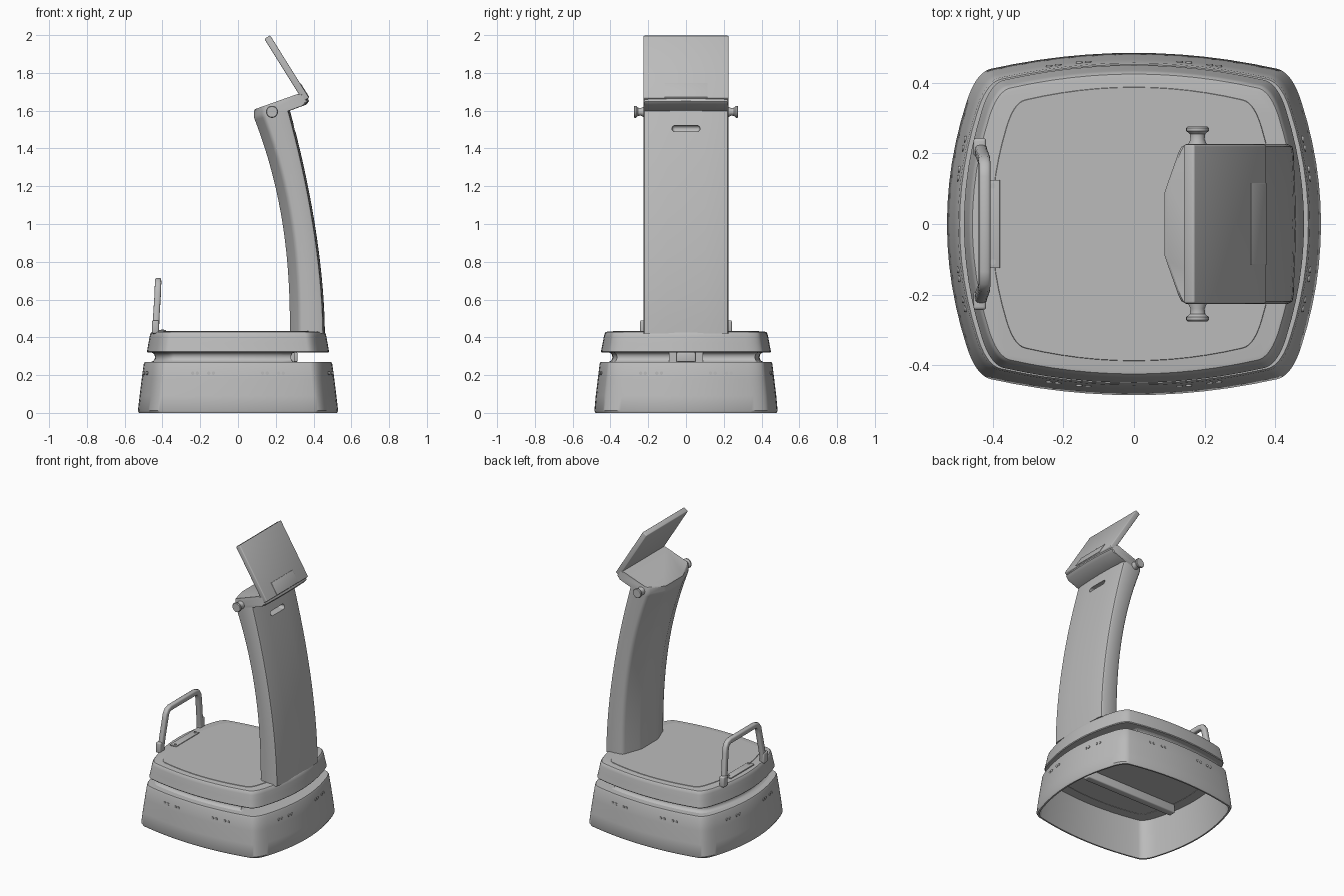
import bpy, bmesh, math
from mathutils import Vector

cube = bpy.data.objects.get("Cube")
if cube:
    bpy.data.objects.remove(cube, do_unlink=True)

grey = bpy.data.materials.new("plain grey")
grey.use_nodes = True
grey.diffuse_color = (0.5, 0.5, 0.5, 1)
grey.node_tree.nodes["Principled BSDF"].inputs["Base Color"].default_value = grey.diffuse_color


def finish(ob, name, angle=35):
    ob.name = name
    ob.data.materials.clear()
    ob.data.materials.append(grey)
    bpy.ops.object.select_all(action='DESELECT')
    ob.select_set(True)
    bpy.context.view_layer.objects.active = ob
    bpy.ops.object.shade_smooth_by_angle(angle=math.radians(angle))
    return ob


def loft(name, rings, angle=35, closed=False):
    """Skin equal-length rings; cap the ends, or join last to first."""
    bm = bmesh.new()
    rows = [[bm.verts.new(p) for p in ring] for ring in rings]
    n = len(rows[0])
    pairs = list(zip(rows, rows[1:])) + ([(rows[-1], rows[0])] if closed else [])
    for a, b in pairs:
        for i in range(n):
            j = (i + 1) % n
            bm.faces.new((a[i], a[j], b[j], b[i]))
    if not closed:
        bm.faces.new(rows[0])
        bm.faces.new(rows[-1])
    bmesh.ops.recalc_face_normals(bm, faces=bm.faces)
    me = bpy.data.meshes.new(name)
    bm.to_mesh(me)
    bm.free()
    ob = bpy.data.objects.new(name, me)
    bpy.context.collection.objects.link(ob)
    return finish(ob, name, angle)


def box(name, loc, size, bevel=0.0, tilt=0.0):
    bpy.ops.mesh.primitive_cube_add(size=1, location=loc, rotation=(0, tilt, 0))
    ob = bpy.context.object
    ob.scale = size
    bpy.ops.object.transform_apply(location=False, rotation=False, scale=True)
    if bevel:
        mod = ob.modifiers.new("bevel", 'BEVEL')
        mod.width, mod.segments = bevel, 3
        bpy.ops.object.modifier_apply(modifier="bevel")
    return finish(ob, name)


def outline(hx, hy, z, max_x=9):
    """Bowed rectangle with rounded corners, counter-clockwise."""
    quarter = []
    for i in range(7):
        t = i / 6
        quarter.append((1 - 0.104 * t * t, 0.711 * t))
    a, c, b = Vector((0.896, 0.711)), Vector((0.845, 0.888)), Vector((0.764, 0.907))
    for i in range(1, 10):
        t = i / 9
        quarter.append(tuple(a * (1 - t) ** 2 + c * 2 * t * (1 - t) + b * t * t))
    for i in range(1, 7):
        t = 1 - i / 6
        quarter.append((0.764 * t, 1 - 0.093 * t * t))
    half = quarter + [(-x, y) for x, y in quarter[-2::-1]]
    full = half + [(x, -y) for x, y in half[-2:0:-1]]
    return [(min(x * hx, max_x), y * hy, z) for x, y in full]


# Hollow lower skirt: outer wall up, top, then inner wall down
skirt = [(0.524, 0.479, 0), (0.53, 0.485, 0.012), (0.521, 0.478, 0.09), (0.51, 0.467, 0.18),
         (0.499, 0.457, 0.26), (0.494, 0.452, 0.27)]
inner = [(0.486, 0.444, 0.255), (0.514, 0.469, 0)]
shell = [outline(*r) for r in skirt]
loft("lower_skirt", shell + [outline(0.42, 0.38, 0.27), outline(0.42, 0.38, 0.255)]
     + [outline(*r) for r in inner], closed=True)
loft("chassis_floor", [outline(0.43, 0.39, 0.257), outline(0.43, 0.39, 0.268)])
box("chassis_rail", (-0.08, -0.14, 0.23), (0.7, 0.05, 0.06), 0.008)

# Recessed core in the gap, flared towards both lips, cut back at the sensor side
core = []
for i in range(9):
    s = i / 8 * 2 - 1
    d = 0.025 * (1 - math.sqrt(1 - s * s))
    core.append(outline(0.44 + d, 0.39 + d, 0.295 + 0.027 * s, 0.28 + d))
loft("gap_core", core)
box("scanner_window", (0.29, 0, 0.295), (0.05, 0.1, 0.05), 0.006)
for side in (-1, 1):
    box("scanner_cheek", (0.285, side * 0.07, 0.295), (0.03, 0.04, 0.05))

# Upper body with a rounded top edge
body = [(0.478, 0.446, 0.32), (0.482, 0.45, 0.325), (0.474, 0.441, 0.37), (0.468, 0.435, 0.405),
        (0.464, 0.431, 0.42), (0.458, 0.425, 0.428), (0.448, 0.416, 0.43)]
loft("upper_body", [outline(*r) for r in body])
loft("deck_panel", [outline(0.405, 0.39, 0.425), outline(0.402, 0.387, 0.433)])

# Paired fixings around the skirt
for a in (0.13, 0.155, 0.215, 0.24):
    for side in (-1, 1):
        for end in (-1, 1):
            for axis in (0, 1):
                if axis:
                    loc = (end * a, side * (0.463 - 0.043 * (a / 0.386) ** 2), 0.21)
                    rot = (math.pi / 2, 0, 0)
                else:
                    loc = (side * (0.506 - 0.053 * (a / 0.329) ** 2), end * a, 0.21)
                    rot = (0, math.pi / 2, 0)
                bpy.ops.mesh.primitive_cylinder_add(vertices=12, radius=0.009, depth=0.008,
                                                    location=loc, rotation=rot)
                finish(bpy.context.object, "skirt_fixing")


def section(left, right):
    """Column cross-section: tapered towards -x, gently bowed at +x."""
    l, r = Vector((left[0], 0, left[1])), Vector((right[0], 0, right[1]))
    w = (r - l).length
    pts = [(0, 0.088), (0.006, 0.105), (0.043, 0.205), (0.051, 0.219), (0.065, 0.226),
           (w - 0.022, 0.226), (w - 0.011, 0.22), (w - 0.007, 0.2), (w - 0.002, 0.1)]
    ring = [(d, -y) for d, y in pts] + [(w, 0)] + pts[::-1]
    return [l + (r - l) * (d / w) + Vector((0, y, 0)) for d, y in ring]


# Curved column
rings = []
for i in range(17):
    t = i / 16
    rings.append(section((0.275 - 0.185 * t ** 2.35, 0.42 + 1.13 * t),
                         (0.46 - 0.185 * t ** 1.75, 0.42 + 1.18 * t)))
column = loft("column", rings)

# Grip slot cut in the column
bpy.ops.mesh.primitive_cube_add(size=1, location=(0.31, 0, 1.505))
cutter = bpy.context.object
cutter.scale = (0.1, 0.148, 0.032)
bpy.ops.object.transform_apply(location=False, rotation=False, scale=True)
bev = cutter.modifiers.new("round", 'BEVEL')
bev.width, bev.segments = 0.0155, 4
bpy.ops.object.modifier_apply(modifier="round")
cutter.hide_render = True
bpy.context.view_layer.objects.active = column
cut = column.modifiers.new("slot", 'BOOLEAN')
cut.object, cut.operation, cut.solver = cutter, 'DIFFERENCE', 'EXACT'
bpy.ops.object.modifier_apply(modifier="slot")
bpy.data.objects.remove(cutter, do_unlink=True)

# Head bracket on the column top
loft("head_bracket", [section((0.09, 1.55), (0.275, 1.6)), section((0.086, 1.56), (0.362, 1.632)),
                      section((0.086, 1.57), (0.376, 1.65)), section((0.086, 1.602), (0.36, 1.69)),
                      section((0.092, 1.609), (0.335, 1.695))])

# Tilted display and its hinge plate
TILT = -0.558
up = Vector((math.sin(TILT), 0, math.cos(TILT)))
out = Vector((math.cos(TILT), 0, -math.sin(TILT)))
mid = Vector((0.258, 0, 1.824))
box("display", mid, (0.036, 0.45, 0.39), 0.006, TILT)
box("hinge_plate", mid + out * 0.018 - up * 0.15, (0.006, 0.23, 0.085), 0.002, TILT)

# Flared side knobs
profile = [(0.2, 0.027), (0.225, 0.027), (0.24, 0.02), (0.255, 0.022), (0.264, 0.032),
           (0.272, 0.032), (0.276, 0.028)]
for side in (-1, 1):
    loft("side_knob", [[(0.18 + r * math.cos(k * math.pi / 14), side * y,
                         1.594 + r * math.sin(k * math.pi / 14)) for k in range(28)]
                       for y, r in profile])

# Loop handle: bar swept along a rounded arch
arch = [(-0.436, 0.215, 0.42), (-0.432, 0.2, 0.52), (-0.425, 0.182, 0.63), (-0.424, 0.175, 0.665),
        (-0.423, 0.16, 0.688), (-0.423, 0.135, 0.696)]
path = [Vector(p) for p in arch] + [Vector((x, -y, z)) for x, y, z in arch[::-1]]
bars = []
for i, p in enumerate(path):
    tangent = (path[min(i + 1, len(path) - 1)] - path[max(i - 1, 0)]).normalized()
    across = tangent.cross(Vector((1, 0, 0))).normalized()
    depth = across.cross(tangent)
    bars.append([p + across * 0.019 * math.copysign(abs(math.cos(a)) ** 0.6, math.cos(a))
                 + depth * 0.017 * math.copysign(abs(math.sin(a)) ** 0.6, math.sin(a))
                 for a in (k * math.pi / 8 + 0.01 for k in range(16))])
loft("loop_handle", bars, 50)
for side in (-1, 1):
    box("handle_foot", (-0.437, side * 0.218, 0.455), (0.036, 0.05, 0.07), 0.008)

# Bolted plate at the handle's foot
box("handle_plate", (-0.405, 0, 0.434), (0.05, 0.25, 0.008), 0.002)
for side in (-1, 1):
    bpy.ops.mesh.primitive_cylinder_add(vertices=16, radius=0.008, depth=0.006,
                                        location=(-0.4, side * 0.108, 0.439))
    finish(bpy.context.object, "plate_bolt")
